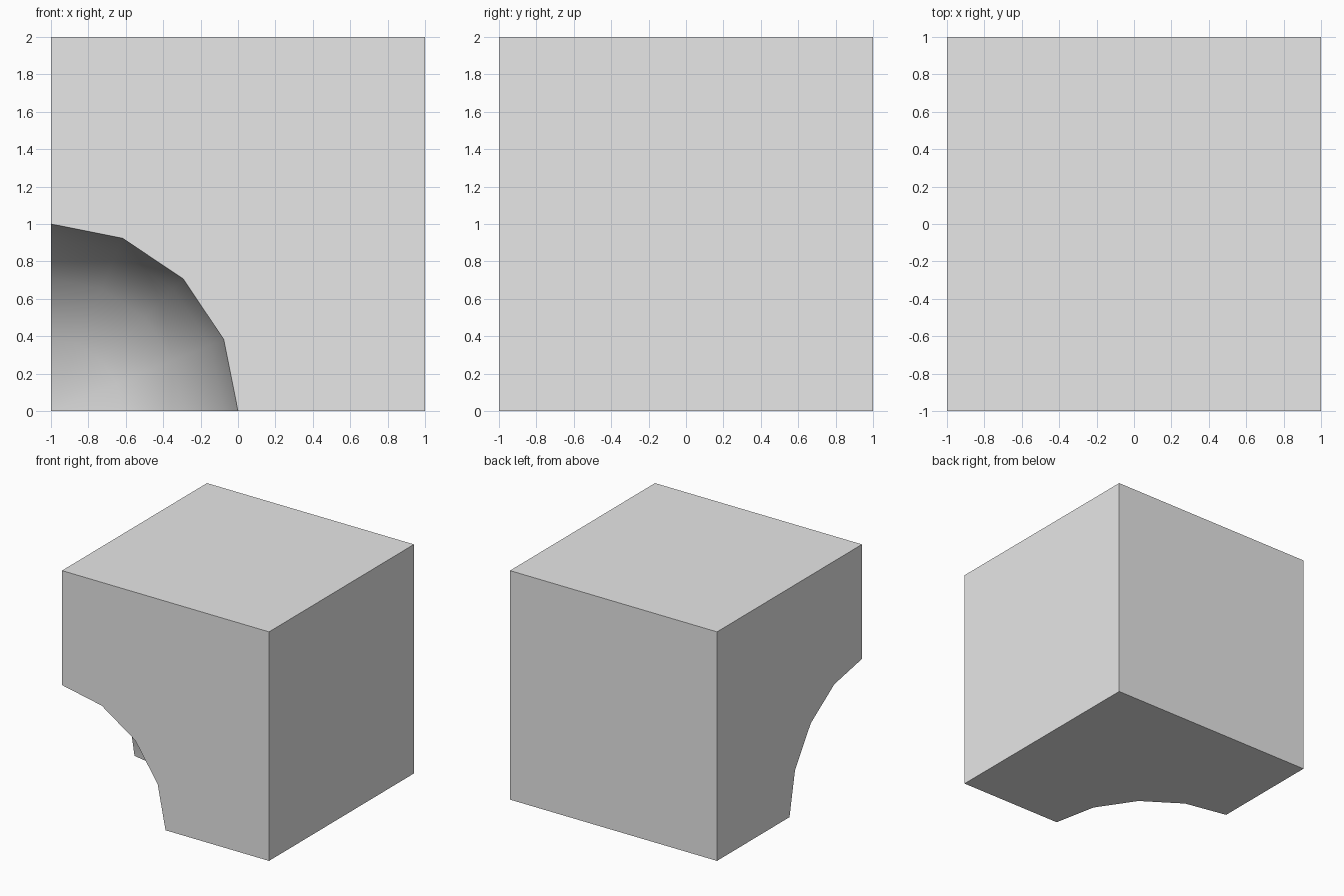
import bpy, bmesh
from math import sin, cos, pi
from mathutils import Vector

default = bpy.data.objects.get("Cube")
if default:
    bpy.data.objects.remove(default, do_unlink=True)

# Plain grey material
grey = bpy.data.materials.new("light_grey")
grey.use_nodes = True
colour = (0.8, 0.8, 0.8, 1)
grey.diffuse_color = colour
grey.node_tree.nodes["Principled BSDF"].inputs["Base Color"].default_value = colour

STEPS = 4                        # facets per quarter circle
CORNER = Vector((-1, -1, 0))     # centre of the spherical hollow
bm = bmesh.new()

# Cube corners, except the one removed by the hollow
corner = {(x, y, z): bm.verts.new((x, y, z))
          for x in (-1, 1) for y in (-1, 1) for z in (0, 2)
          if (x, y, z) != tuple(CORNER)}

# Hollow: rings from the front rim back to a pole on the y axis
rings = []
for i in range(STEPS):
    lat = i * pi / 2 / STEPS
    ring = []
    for j in range(STEPS + 1):
        lon = j * pi / 2 / STEPS
        offset = Vector((cos(lat) * cos(lon), sin(lat), cos(lat) * sin(lon)))
        ring.append(bm.verts.new(CORNER + offset))
    rings.append(ring)
pole = bm.verts.new(CORNER + Vector((0, 1, 0)))
rings.append([pole] * (STEPS + 1))

hollow = []
for a, b in zip(rings, rings[1:]):
    for j in range(STEPS):
        quad = list(dict.fromkeys((a[j], a[j + 1], b[j + 1], b[j])))
        hollow.append(bm.faces.new(quad))


def side(keys, arc=()):
    """Flat side through the named cube corners, closed by an arc if notched."""
    bm.faces.new([corner[k] for k in keys] + list(arc))


# Three whole sides: right, back, top
side([(1, -1, 0), (1, 1, 0), (1, 1, 2), (1, -1, 2)])
side([(1, 1, 0), (-1, 1, 0), (-1, 1, 2), (1, 1, 2)])
side([(-1, -1, 2), (1, -1, 2), (1, 1, 2), (-1, 1, 2)])

# Three notched sides: front, bottom, left
side([(1, -1, 0), (1, -1, 2), (-1, -1, 2)], rings[0][::-1])
side([(-1, 1, 0), (1, 1, 0), (1, -1, 0)], [r[0] for r in rings])
side([(-1, -1, 2), (-1, 1, 2), (-1, 1, 0)], [r[-1] for r in rings][::-1])

bmesh.ops.recalc_face_normals(bm, faces=bm.faces[:])

# Smooth hollow with a crisp rim
for f in hollow:
    f.smooth = True
for e in bm.edges:
    e.smooth = e.calc_face_angle(0) < pi / 6

mesh = bpy.data.meshes.new("hollowed_block")
bm.to_mesh(mesh)
bm.free()
mesh.materials.append(grey)
block = bpy.data.objects.new("hollowed_block", mesh)
bpy.context.collection.objects.link(block)
